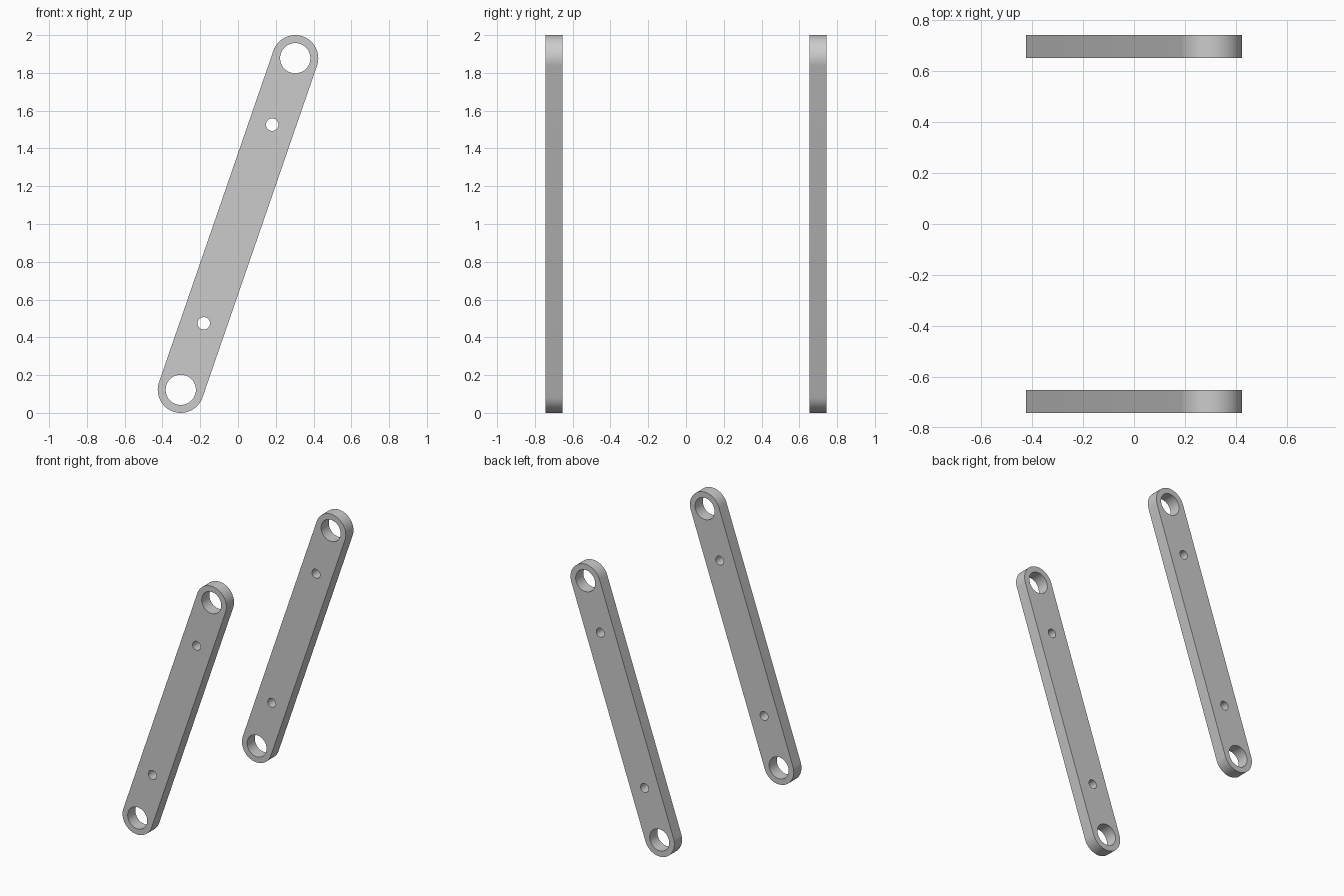
import bpy, bmesh
from math import sin, cos, pi, atan2

if "Cube" in bpy.data.objects:
    bpy.data.objects.remove(bpy.data.objects["Cube"])

R, PIN_R, BOLT_R = 0.122, 0.08, 0.033
END_X, LOW_Z, HIGH_Z = 0.303, 0.122, 1.878
THICK, Y_MID = 0.09, 0.698


def arc(cx, cz, r, start, sweep, n):
    return [(cx + r * cos(start + sweep * i / n), cz + r * sin(start + sweep * i / n))
            for i in range(n + 1)]


def circle(cx, cz, r, n):
    return arc(cx, cz, r, 0, 2 * pi, n)[:-1]


def link_bar(name, y):
    # Slanted outline with round ends, then the two pin holes and two bolt holes
    tilt = atan2(HIGH_Z - LOW_Z, 2 * END_X)
    outline = (arc(END_X, HIGH_Z, R, tilt - pi / 2, pi, 32)
               + arc(-END_X, LOW_Z, R, tilt + pi / 2, pi, 32))
    loops = [outline]
    for s in (-1, 1):
        loops.append(circle(s * END_X, 1 + s * 0.878, PIN_R, 48))
        loops.append(circle(s * 0.181, 1 + s * 0.526, BOLT_R, 32))

    # Filled and extruded profile
    curve = bpy.data.curves.new(name + "_profile", 'CURVE')
    curve.dimensions = '2D'
    curve.fill_mode = 'BOTH'
    curve.extrude = THICK / 2
    for pts in loops:
        sp = curve.splines.new('POLY')
        sp.points.add(len(pts) - 1)
        for p, (x, z) in zip(sp.points, pts):
            p.co = (x, z, 0, 1)
        sp.use_cyclic_u = True
    ob = bpy.data.objects.new(name, curve)
    bpy.context.collection.objects.link(ob)
    ob.rotation_euler.x = pi / 2
    ob.location.y = y

    bpy.ops.object.select_all(action='DESELECT')
    ob.select_set(True)
    bpy.context.view_layer.objects.active = ob
    bpy.ops.object.convert(target='MESH')
    ob = bpy.context.object

    # Weld caps to walls
    bm = bmesh.new()
    bm.from_mesh(ob.data)
    bmesh.ops.remove_doubles(bm, verts=bm.verts, dist=1e-5)
    bmesh.ops.recalc_face_normals(bm, faces=bm.faces)
    bm.to_mesh(ob.data)
    bm.free()
    bpy.ops.object.shade_smooth_by_angle()


link_bar("front_link_bar", -Y_MID)
link_bar("back_link_bar", Y_MID)
